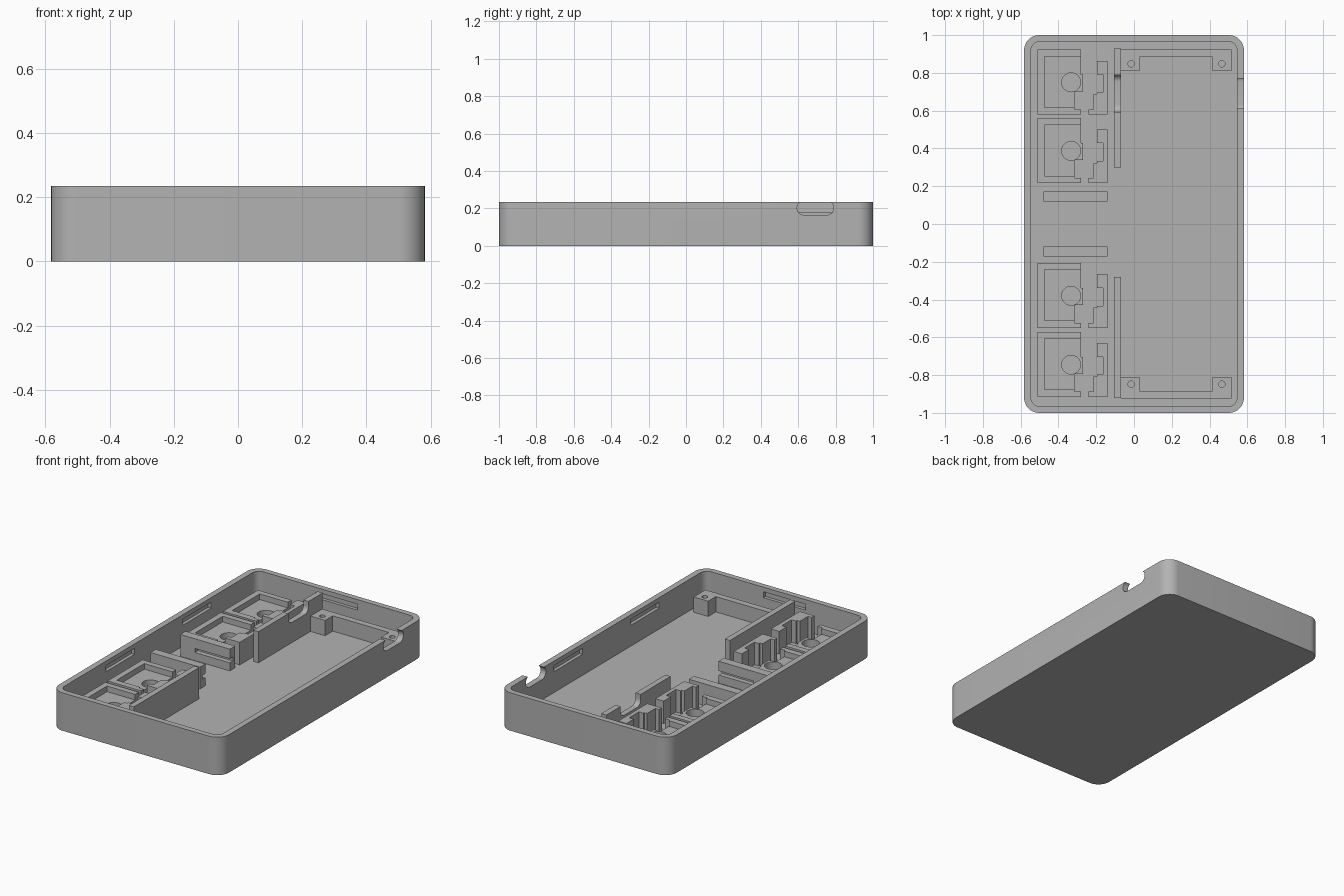
import bpy, bmesh, math
from mathutils import Vector

if "Cube" in bpy.data.objects:
    bpy.data.objects.remove(bpy.data.objects["Cube"], do_unlink=True)

HEIGHT, FLOOR = 0.235, 0.04

grey = bpy.data.materials.new("plastic_grey")
grey.use_nodes = True
grey.diffuse_color = (0.45, 0.45, 0.45, 1)
grey.node_tree.nodes["Principled BSDF"].inputs["Base Color"].default_value = (0.45, 0.45, 0.45, 1)


def prism(name, outline, z0, z1):
    """Extrude a flat outline between two heights."""
    bm = bmesh.new()
    face = bm.faces.new([bm.verts.new((x, y, z0)) for x, y in outline])
    up = bmesh.ops.extrude_face_region(bm, geom=[face])["geom"]
    bmesh.ops.translate(bm, vec=Vector((0, 0, z1 - z0)),
                        verts=[v for v in up if isinstance(v, bmesh.types.BMVert)])
    bmesh.ops.recalc_face_normals(bm, faces=bm.faces)
    mesh = bpy.data.meshes.new(name)
    bm.to_mesh(mesh)
    bm.free()
    mesh.materials.append(grey)
    ob = bpy.data.objects.new(name, mesh)
    bpy.context.scene.collection.objects.link(ob)
    return ob


def box(name, x0, x1, y0, y1, z0, z1):
    return prism(name, [(x0, y0), (x1, y0), (x1, y1), (x0, y1)], z0, z1)


def rounded(hx, hy, r, cx=0, cy=0, steps=10):
    """Outline of a rectangle with round corners."""
    pts = []
    for k, (sx, sy) in enumerate([(1, 1), (-1, 1), (-1, -1), (1, -1)]):
        for i in range(steps + 1):
            a = (k + i / steps) * math.pi / 2
            pts.append((cx + sx * (hx - r) + r * math.cos(a),
                        cy + sy * (hy - r) + r * math.sin(a)))
    return pts


def circle(cx, cy, r, n=32):
    return [(cx + r * math.cos(2 * math.pi * i / n),
             cy + r * math.sin(2 * math.pi * i / n)) for i in range(n)]


def cut(ob, cutter):
    """Subtract a cutter and discard it."""
    cutter.hide_render = True
    mod = ob.modifiers.new("cut", 'BOOLEAN')
    mod.operation = 'DIFFERENCE'
    mod.solver = 'EXACT'
    mod.object = cutter
    bpy.context.view_layer.objects.active = ob
    bpy.ops.object.modifier_apply(modifier=mod.name)
    bpy.data.objects.remove(cutter, do_unlink=True)


def smooth(ob):
    bpy.ops.object.select_all(action='DESELECT')
    ob.select_set(True)
    bpy.context.view_layer.objects.active = ob
    bpy.ops.object.shade_smooth_by_angle(angle=math.radians(30))


def port_cutter(x0, x1, half_z):
    """Pill (or taller U) shaped opening running along x."""
    ob = prism("port_cutter", rounded(0.098, half_z, 0.037, 0.692, 0.165 + half_z), x0, x1)
    for v in ob.data.vertices:
        y, z, x = v.co
        v.co = (x, y, z)
    return ob


# Tray with hollow interior
tray = prism("tray", rounded(0.582, 1, 0.08), 0, HEIGHT)
cut(tray, prism("hollow", rounded(0.545, 0.965, 0.045), FLOOR, 0.4))
cut(tray, port_cutter(0.5, 0.7, 0.0372))

# Shallow latch slots inside the walls
for s in (-1, 1):
    cut(tray, box("slot", -0.145, 0.145, s * 0.97 - 0.015, s * 0.97 + 0.015, 0.17, 0.207))
    for c in (-0.375, 0.375):
        cut(tray, box("slot", s * 0.55 - 0.015, s * 0.55 + 0.015, c - 0.14, c + 0.14, 0.17, 0.207))
smooth(tray)

base = FLOOR - 0.005

# Divider plates, the rear one notched for the port
rear = box("divider_rear", -0.105, -0.07, 0.3, 0.93, base, 0.233)
cut(rear, port_cutter(-0.2, 0, 0.1))
smooth(rear)
box("divider_front", -0.105, -0.07, -0.92, -0.28, base, 0.233)

# Board supports: two corner posts joined by a strip, at each end
for s, label in ((1, "rear"), (-1, "front")):
    y = lambda v: s * v
    pts = [(-0.07, 0.925), (0.515, 0.925), (0.515, 0.81), (0.415, 0.81),
           (0.415, 0.885), (0.03, 0.885), (0.03, 0.81), (-0.07, 0.81)]
    support = prism("board_support_" + label, [(px, y(py)) for px, py in pts], base, 0.135)
    for px in (-0.015, 0.465):
        cut(support, prism("screw_hole", circle(px, y(0.848), 0.017, 16), 0.06, 0.2))
    smooth(support)

# Crossbars with a groove facing the middle
for s, label in ((1, "rear"), (-1, "front")):
    y0, y1 = sorted((s * 0.12, s * 0.172))
    bar = box("crossbar_" + label, -0.48, -0.14, y0, y1, base, 0.175)
    g0, g1 = sorted((s * 0.1, s * 0.15))
    cut(bar, box("groove", -0.38, -0.1, g0, g1, 0.09, 0.115))

# Four switch sockets: seat with hole, raised rim, contact block
SEAT = [(-0.51, 0.174), (-0.28, 0.174), (-0.28, 0.042), (-0.27, 0.042), (-0.27, -0.048),
        (-0.315, -0.048), (-0.315, -0.143), (-0.28, -0.143), (-0.28, -0.17), (-0.51, -0.17)]
RIM = [(-0.51, 0.174), (-0.28, 0.174), (-0.28, 0.138), (-0.473, 0.138), (-0.473, -0.132),
       (-0.315, -0.132), (-0.315, -0.143), (-0.28, -0.143), (-0.28, -0.17), (-0.51, -0.17)]
BLOCK = [(-0.197, 0.114), (-0.14, 0.114), (-0.14, -0.17), (-0.24, -0.17), (-0.24, -0.143),
         (-0.215, -0.143), (-0.215, -0.063), (-0.197, -0.063), (-0.197, -0.053),
         (-0.165, -0.053), (-0.165, 0.042), (-0.197, 0.042)]
for i, cy in enumerate((0.75, 0.387, -0.38, -0.745), 1):
    at = lambda pts: [(px, py + cy) for px, py in pts]
    seat = prism(f"socket_seat_{i}", at(SEAT), base, 0.1)
    cut(seat, prism("stem_hole", circle(-0.333, cy, 0.05), 0, 0.2))
    smooth(seat)
    prism(f"socket_rim_{i}", at(RIM), 0.1, 0.135)
    prism(f"contact_block_{i}", at(BLOCK), base, 0.18)
